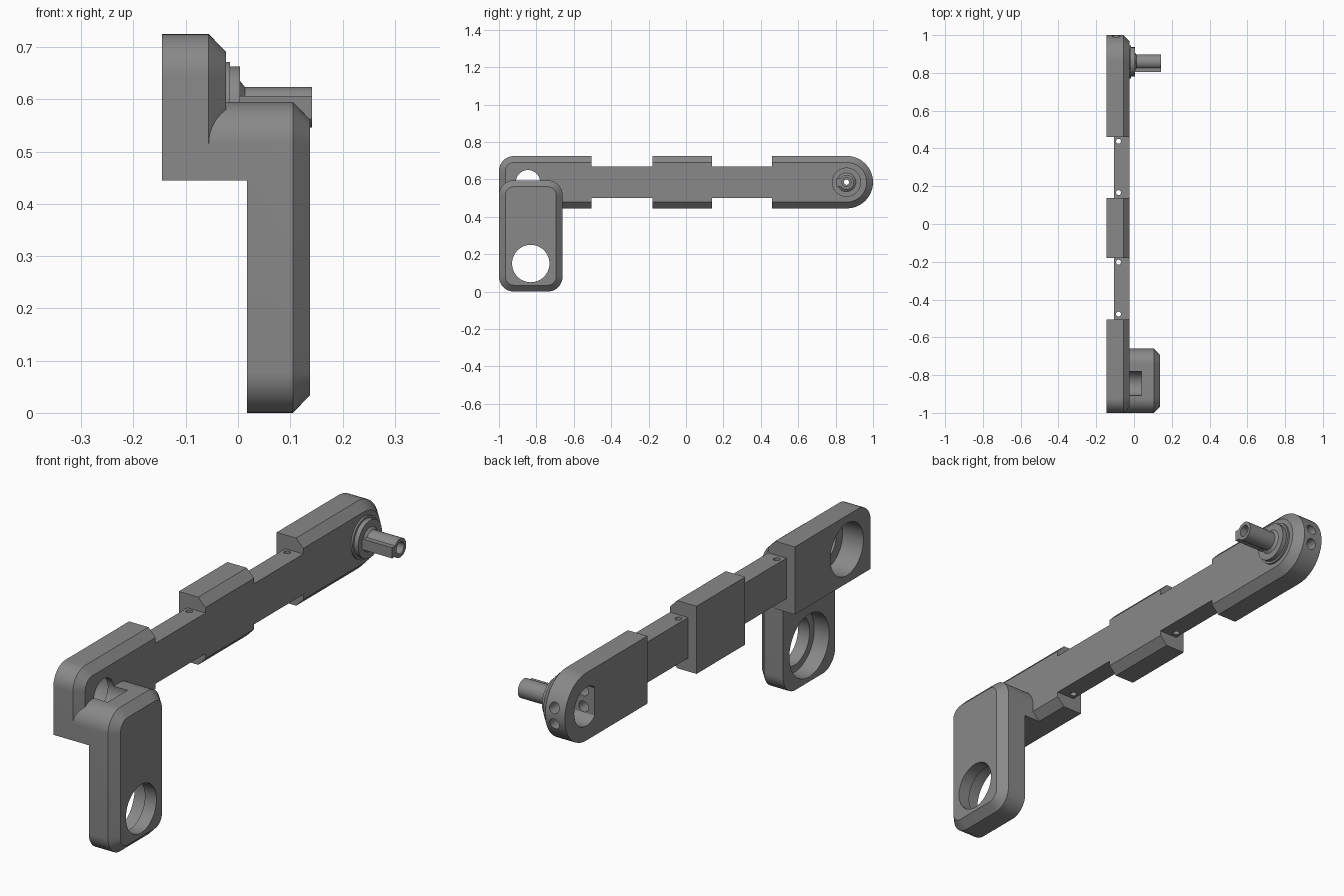
import bpy, bmesh, math
from mathutils import Matrix

if "Cube" in bpy.data.objects:
    bpy.data.objects.remove(bpy.data.objects["Cube"])

grey = bpy.data.materials.new("grey metal")
grey.diffuse_color = (0.25, 0.25, 0.25, 1)
grey.use_nodes = True
grey.node_tree.nodes["Principled BSDF"].inputs["Base Color"].default_value = grey.diffuse_color


def make(name, bm):
    bmesh.ops.recalc_face_normals(bm, faces=bm.faces)
    me = bpy.data.meshes.new(name)
    bm.to_mesh(me)
    bm.free()
    me.materials.append(grey)
    ob = bpy.data.objects.new(name, me)
    bpy.context.collection.objects.link(ob)
    return ob


def box(name, x0, x1, y0, y1, z0, z1):
    bm = bmesh.new()
    bmesh.ops.create_cube(bm, size=1)
    for v in bm.verts:
        v.co = ((x0 + x1) / 2 + v.co.x * (x1 - x0), (y0 + y1) / 2 + v.co.y * (y1 - y0),
                (z0 + z1) / 2 + v.co.z * (z1 - z0))
    return make(name, bm)


def outline(y0, y1, z0, z1, radii, inset=0):
    """Rounded rectangle; radii run from lower front, lower back, upper back, upper front."""
    corners = [(y0, z0, 1, 1, 180), (y1, z0, -1, 1, 270), (y1, z1, -1, -1, 0), (y0, z1, 1, -1, 90)]
    pts = []
    for (y, z, sy, sz, start), r in zip(corners, radii):
        if r == 0:
            pts.append((y + sy * inset, z + sz * inset))
            continue
        for i in range(13):
            a = math.radians(start + i * 7.5)
            pts.append((y + sy * r + (r - inset) * math.cos(a), z + sz * r + (r - inset) * math.sin(a)))
    return pts


def loft(name, rings):
    """Join (x, outline) rings along x and cap both ends."""
    bm = bmesh.new()
    loops = [[bm.verts.new((x, y, z)) for y, z in pts] for x, pts in rings]
    n = len(loops[0])
    for a, b in zip(loops, loops[1:]):
        for i in range(n):
            bm.faces.new((a[i], a[(i + 1) % n], b[(i + 1) % n], b[i]))
    bm.faces.new(loops[0])
    bm.faces.new(loops[-1])
    bmesh.ops.remove_doubles(bm, verts=bm.verts, dist=1e-5)
    return make(name, bm)


def circle(y, z, r, n=48):
    return [(y + r * math.cos(2 * math.pi * i / n), z + r * math.sin(2 * math.pi * i / n)) for i in range(n)]


def turned(name, y, z, steps):
    return loft(name, [(x, circle(y, z, r)) for x, r in steps])


def rod(name, axis, r, length, centre, n=24):
    rot = Matrix.Rotation(math.pi / 2, 4, 'X') if axis == 'Y' else Matrix()
    bm = bmesh.new()
    bmesh.ops.create_cone(bm, cap_ends=True, segments=n, radius1=r, radius2=r, depth=length,
                          matrix=Matrix.Translation(centre) @ rot)
    return make(name, bm)


def combine(target, other, op='DIFFERENCE'):
    mod = target.modifiers.new("cut", 'BOOLEAN')
    mod.operation, mod.object, mod.solver = op, other, 'EXACT'
    bpy.context.view_layer.objects.active = target
    bpy.ops.object.modifier_apply(modifier=mod.name)
    bpy.data.objects.remove(other)


CZ = 0.585      # height of the arm's centre line
SY = 0.858      # shaft position along the arm
C = 0.034       # chamfer

# Long arm with rounded back end
dims, radii = (-1, 1, 0.445, 0.725), (0, 0.14, 0.14, 0.08)
arm = loft("arm", [(-0.145, outline(*dims, radii)), (-0.056, outline(*dims, radii)),
                   (-0.023, outline(*dims, radii, C))])

# Slim necks between the thick sections
for y0, y1 in ((-0.505, -0.18), (0.138, 0.46)):
    combine(arm, box("neck_top_cut", -0.3, 0.3, y0, y1, 0.668, 0.9))
    combine(arm, box("neck_bottom_cut", -0.3, 0.3, y0, y1, 0.3, 0.5))
    combine(arm, box("neck_rear_cut", -0.3, -0.106, y0, y1, 0.3, 0.9))
    for y in (y0 + 0.028, y1 - 0.022):
        combine(arm, rod("pin_hole", 'Z', 0.013, 0.2, (-0.082, y, CZ)))

# Hanging block with its bridge to the arm
dims, radii = (-1, -0.66, 0, 0.595), (0.08,) * 4
block = loft("hanging_block", [(-0.056, outline(*dims, radii)), (0.105, outline(*dims, radii)),
                               (0.138, outline(*dims, radii, C))])
combine(block, box("under_bridge_cut", -0.3, 0.017, -1.2, -0.5, -0.2, 0.445))
combine(arm, block, 'UNION')

# Stepped bores in the arm and the block
combine(arm, turned("upper_bore", -0.845, CZ,
                    [(-0.2, 0.108), (-0.05, 0.108), (-0.05 + 1e-4, 0.065), (0.04, 0.065)]))
combine(arm, turned("lower_bore", -0.83, 0.15,
                    [(-0.01, 0.13), (0.085, 0.13), (0.0851, 0.1), (0.2, 0.1)]))

# Flat-sided pocket and its two screw holes
pocket = [(max(y, 0.805), z) for y, z in circle(SY, CZ, 0.08)]
combine(arm, loft("pocket", [(-0.2, pocket), (-0.045, pocket)]))
for dz in (-0.033, 0.033):
    combine(arm, rod("screw_hole", 'Y', 0.022, 0.3, (-0.095, 0.9, CZ + dz)))

# Stepped collar and shaft
shaft = turned("shaft", SY, CZ, [(-0.035, 0.087), (-0.015, 0.087), (-0.0149, 0.078), (0.004, 0.078),
                                 (0.0041, 0.05), (0.013, 0.039), (0.142, 0.039)])
combine(shaft, box("shaft_key", 0.0, 0.142, 0.805, SY, 0.562, 0.606), 'UNION')
combine(arm, shaft, 'UNION')
combine(arm, turned("shaft_bore", SY, CZ, [(-0.06, 0.014), (0.05, 0.014), (0.0501, 0.024), (0.2, 0.024)]))

# Smooth the curved faces, keep edges sharp
bpy.ops.object.select_all(action='DESELECT')
arm.name = "crank_arm"
arm.select_set(True)
bpy.context.view_layer.objects.active = arm
bpy.ops.object.shade_smooth_by_angle(angle=math.radians(25))
